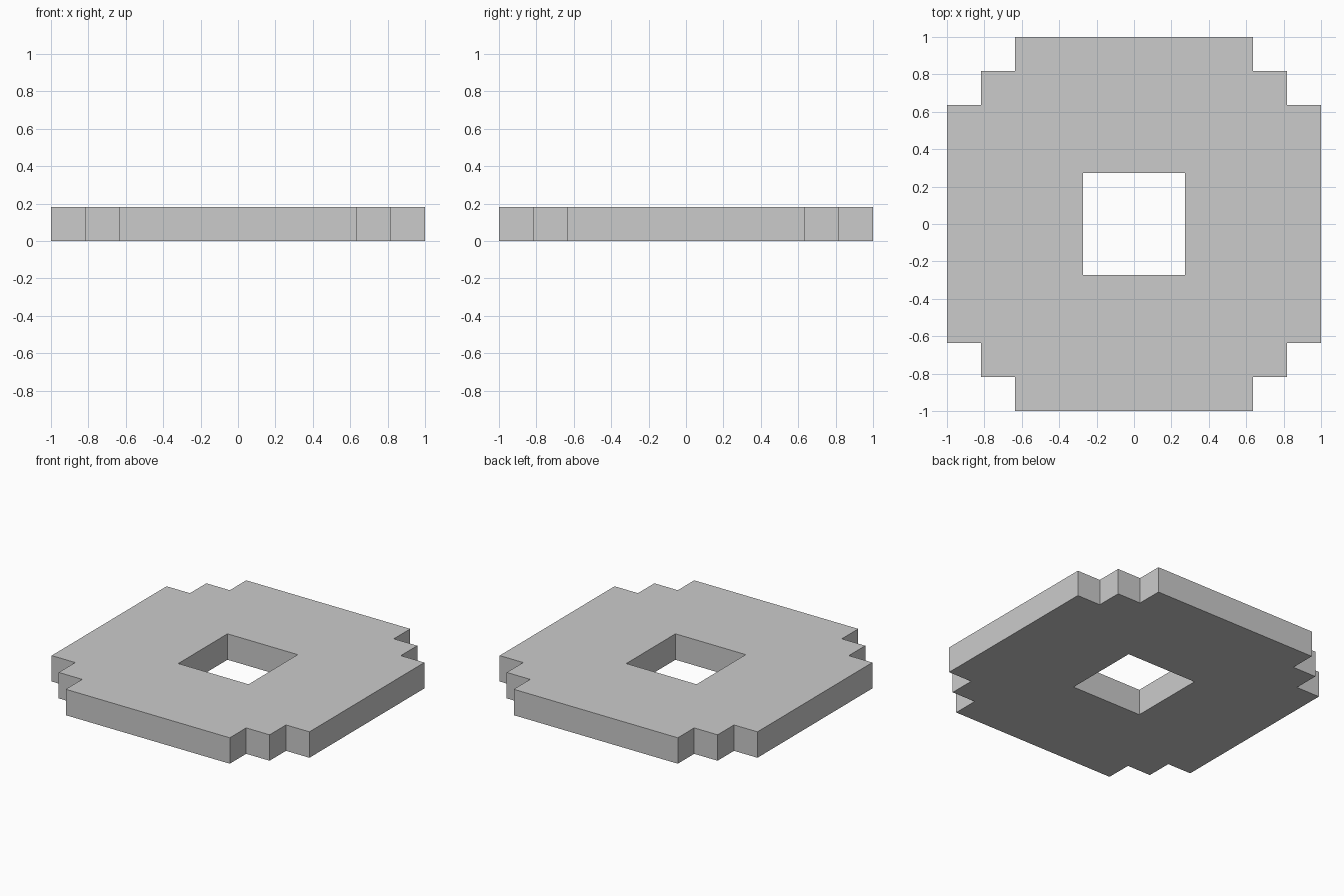
import bpy, bmesh

if "Cube" in bpy.data.objects:
    bpy.data.objects.remove(bpy.data.objects["Cube"])

U = 1 / 11            # the plate is 22 units wide, 2 units thick
STEPS = [-11, -9, -7, -3, 3, 7, 9, 11]


def is_solid(x, y):
    """Cell centre test: stepped corners and a square centre hole."""
    a, b = abs(x), abs(y)
    hole = max(a, b) < 3
    corner = (a > 7 and b > 9) or (a > 9 and b > 7)
    return not (hole or corner)


bm = bmesh.new()

# Flat stepped outline, laid out as cells between the step lines
for x0, x1 in zip(STEPS, STEPS[1:]):
    for y0, y1 in zip(STEPS, STEPS[1:]):
        if is_solid((x0 + x1) / 2, (y0 + y1) / 2):
            corners = [(x0, y0), (x1, y0), (x1, y1), (x0, y1)]
            bm.faces.new([bm.verts.new((x * U, y * U, 0)) for x, y in corners])
bmesh.ops.remove_doubles(bm, verts=bm.verts[:], dist=1e-4)

# Thickness
top = bmesh.ops.extrude_face_region(bm, geom=bm.faces[:], use_keep_orig=True)
bmesh.ops.translate(bm, vec=(0, 0, 2 * U),
                    verts=[g for g in top["geom"] if isinstance(g, bmesh.types.BMVert)])
bmesh.ops.recalc_face_normals(bm, faces=bm.faces[:])

mesh = bpy.data.meshes.new("stepped_plate")
bm.to_mesh(mesh)
bm.free()
plate = bpy.data.objects.new("stepped_plate", mesh)
bpy.context.collection.objects.link(plate)
